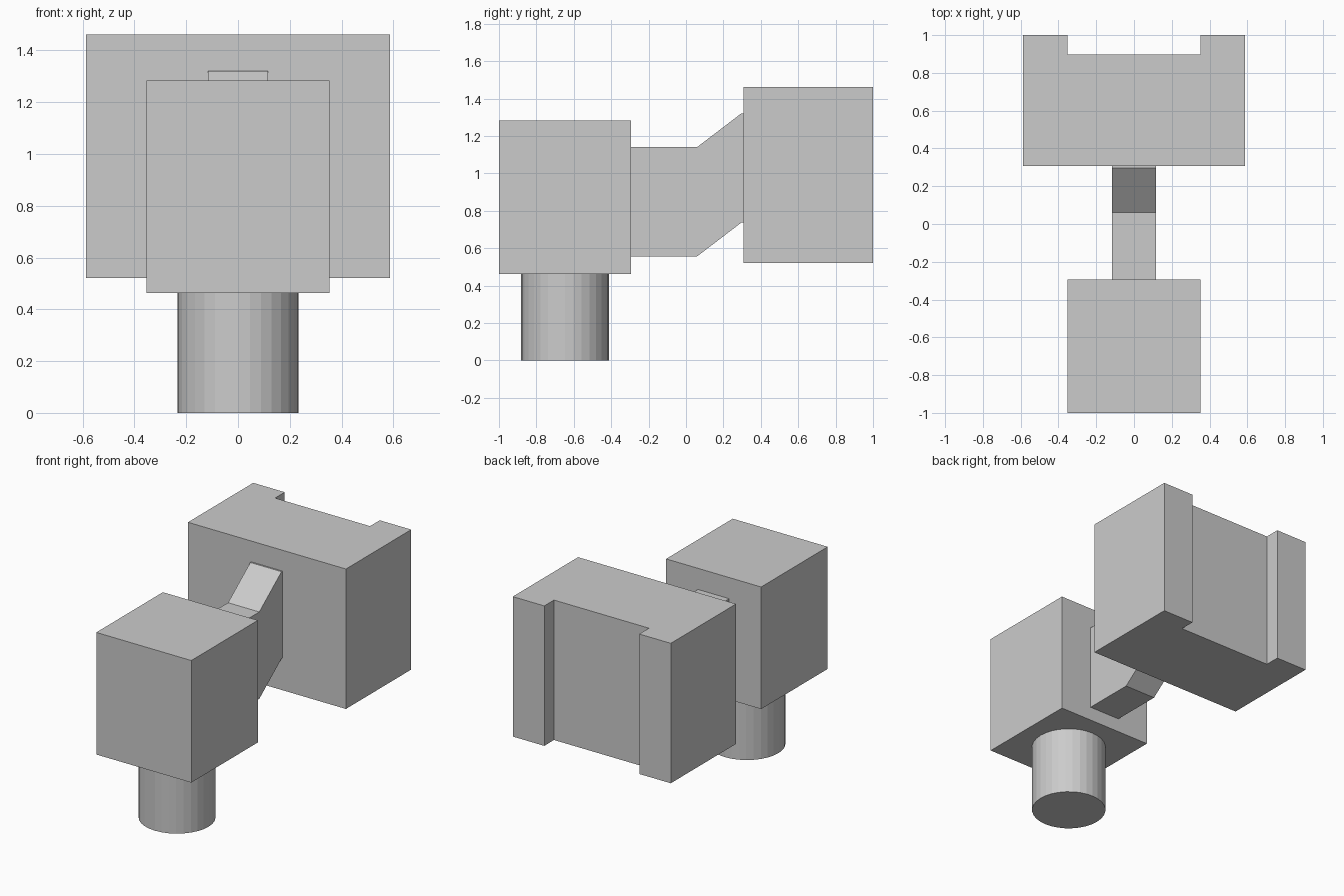
import bpy, bmesh
from mathutils import Vector

if "Cube" in bpy.data.objects:
    bpy.data.objects.remove(bpy.data.objects["Cube"])


def extrude_profile(name, points, direction):
    """Make a solid by extruding a closed planar profile."""
    bm = bmesh.new()
    face = bm.faces.new([bm.verts.new(p) for p in points])
    ext = bmesh.ops.extrude_face_region(bm, geom=[face], use_keep_orig=True)
    moved = [g for g in ext["geom"] if isinstance(g, bmesh.types.BMVert)]
    bmesh.ops.translate(bm, verts=moved, vec=Vector(direction))
    bmesh.ops.recalc_face_normals(bm, faces=bm.faces)
    mesh = bpy.data.meshes.new(name)
    bm.to_mesh(mesh)
    bm.free()
    obj = bpy.data.objects.new(name, mesh)
    bpy.context.collection.objects.link(obj)
    return obj


def mirror_x(half):
    """Complete a half outline (x > 0) with its mirror image."""
    return half + [(-x, y) for x, y in reversed(half)]


FRONT_W, BACK_W, ARM_W = 0.353, 0.587, 0.116
FRONT_END, BACK_START = -0.293, 0.307

# Front block
outline = mirror_x([(FRONT_W, -1), (FRONT_W, FRONT_END)])
extrude_profile("front_block", [(x, y, 0.463) for x, y in outline], (0, 0, 0.82))

# Rear block with a vertical channel in its back face
outline = mirror_x([(BACK_W, BACK_START), (BACK_W, 1), (FRONT_W, 1), (FRONT_W, 0.897)])
extrude_profile("rear_block", [(x, y, 0.521) for x, y in outline], (0, 0, 0.94))

# Stepped connecting arm: constant height, rising towards the rear
base = [(FRONT_END, 0.557), (0.06, 0.557), (0.296, 0.737), (BACK_START, 0.737)]
side = base + [(y, z + 0.584) for y, z in reversed(base)]
extrude_profile("connecting_arm", [(-ARM_W, y, z) for y, z in side], (2 * ARM_W, 0, 0))

# Round peg under the front block
bpy.ops.mesh.primitive_cylinder_add(vertices=32, radius=0.234, depth=0.463,
                                    location=(0, -0.647, 0.2315))
bpy.context.object.name = "round_peg"
